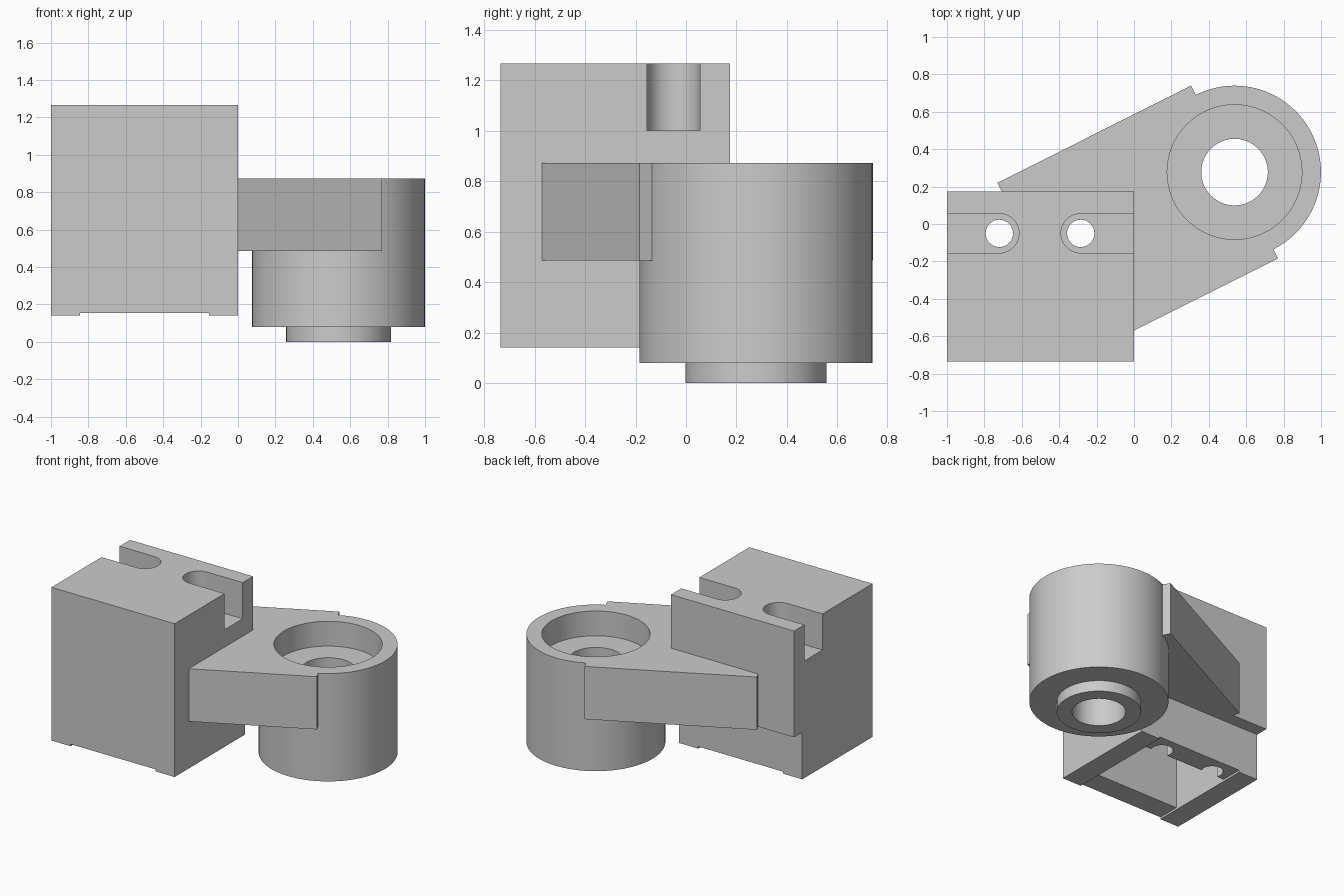
import bpy, bmesh, math
from mathutils import Vector

if "Cube" in bpy.data.objects:
    bpy.data.objects.remove(bpy.data.objects["Cube"])

grey = bpy.data.materials.new("plain_grey")
grey.diffuse_color = (0.6, 0.6, 0.6, 1)
grey.use_nodes = True
grey.node_tree.nodes["Principled BSDF"].inputs["Base Color"].default_value = grey.diffuse_color


def make(name, verts, faces):
    mesh = bpy.data.meshes.new(name)
    mesh.from_pydata(verts, [], faces)
    bm = bmesh.new()
    bm.from_mesh(mesh)
    bmesh.ops.recalc_face_normals(bm, faces=bm.faces)
    bm.to_mesh(mesh)
    bm.free()
    obj = bpy.data.objects.new(name, mesh)
    bpy.context.collection.objects.link(obj)
    mesh.materials.append(grey)
    return obj


def extrude(name, outline, a, b, place=lambda u, v, w: (u, v, w)):
    """Straight prism of a closed outline between two levels."""
    n = len(outline)
    verts = [place(u, v, w) for w in (a, b) for u, v in outline]
    faces = [tuple(range(n)), tuple(range(n, 2 * n))]
    faces += [(i, (i + 1) % n, n + (i + 1) % n, n + i) for i in range(n)]
    return make(name, verts, faces)


def arc(cx, cy, r, start, end, steps):
    return [(cx + r * math.cos(start + (end - start) * i / steps),
             cy + r * math.sin(start + (end - start) * i / steps)) for i in range(steps + 1)]


def rect(x0, x1, y0, y1):
    return [(x0, y0), (x1, y0), (x1, y1), (x0, y1)]


def activate(obj):
    bpy.ops.object.select_all(action='DESELECT')
    obj.select_set(True)
    bpy.context.view_layer.objects.active = obj


def cut(obj, cutter):
    mod = obj.modifiers.new("cut", 'BOOLEAN')
    mod.operation, mod.solver, mod.object = 'DIFFERENCE', 'EXACT', cutter
    activate(obj)
    bpy.ops.object.modifier_apply(modifier=mod.name)
    bpy.data.objects.remove(cutter)


# Mounting block: side profile with a stepped back, extruded across x
side = [(-0.735, 0.14), (0.08, 0.14), (0.08, 0.485), (0.175, 0.485),
        (0.175, 1.265), (-0.735, 1.265)]
block = extrude("mounting_block", side, -1, 0, lambda y, z, x: (x, y, z))

# Shallow gap between the feet, and the hollow underside
cut(block, extrude("foot_gap", rect(-0.845, -0.155, -1, 0.5), 0, 0.155))
cut(block, extrude("hollow", rect(-0.845, -0.155, -0.57, -0.08), 0, 0.87))

# Open-ended bolt slots with through holes
SLOT_Y, SLOT_R, HOLE_R = -0.05, 0.105, 0.073
for cx, open_x, turn in ((-0.72, -1.1, -math.pi / 2), (-0.285, 0.1, math.pi / 2)):
    outline = arc(cx, SLOT_Y, SLOT_R, turn, turn + math.pi, 24)
    outline += [(open_x, outline[-1][1]), (open_x, outline[0][1])]
    cut(block, extrude("slot", outline, 1.0, 1.4))
    cut(block, extrude("bolt_hole", arc(cx, SLOT_Y, HOLE_R, 0, math.tau, 40)[:-1], 0, 1.1))

# Boss: revolved profile with counterbore, through bore and lower collar
CX, CY, R, TOP, SEG = 0.5375, 0.2775, 0.462, 0.872, 96
END = Vector((0.305 - 0.77, 0.74 + 0.185))
start = math.atan2(END.y, END.x)
profile = [(0.178, 0), (0.28, 0), (0.28, 0.08), (R, 0.08),
           (R, TOP), (0.36, TOP), (0.36, 0.69), (0.178, 0.69)]
n = len(profile)
verts = [(CX + r * math.cos(start + math.tau * i / SEG),
          CY + r * math.sin(start + math.tau * i / SEG), z)
         for i in range(SEG) for r, z in profile]
faces = [(i * n + j, i * n + (j + 1) % n,
          (i + 1) % SEG * n + (j + 1) % n, (i + 1) % SEG * n + j)
         for i in range(SEG) for j in range(n)]
boss = make("boss", verts, faces)

# Arm: slanted plate fitted round half of the boss and against the block
outline = [(0.305, 0.74), (-0.73, 0.22), (-0.707, 0.175), (0, 0.175), (0, -0.57), (0.77, -0.185)]
outline += arc(CX, CY, R, start + math.pi, start, SEG // 2)
arm = extrude("arm", outline, 0.485, TOP)

for obj in (block, boss, arm):
    activate(obj)
    bpy.ops.object.shade_smooth_by_angle(angle=math.radians(30))
